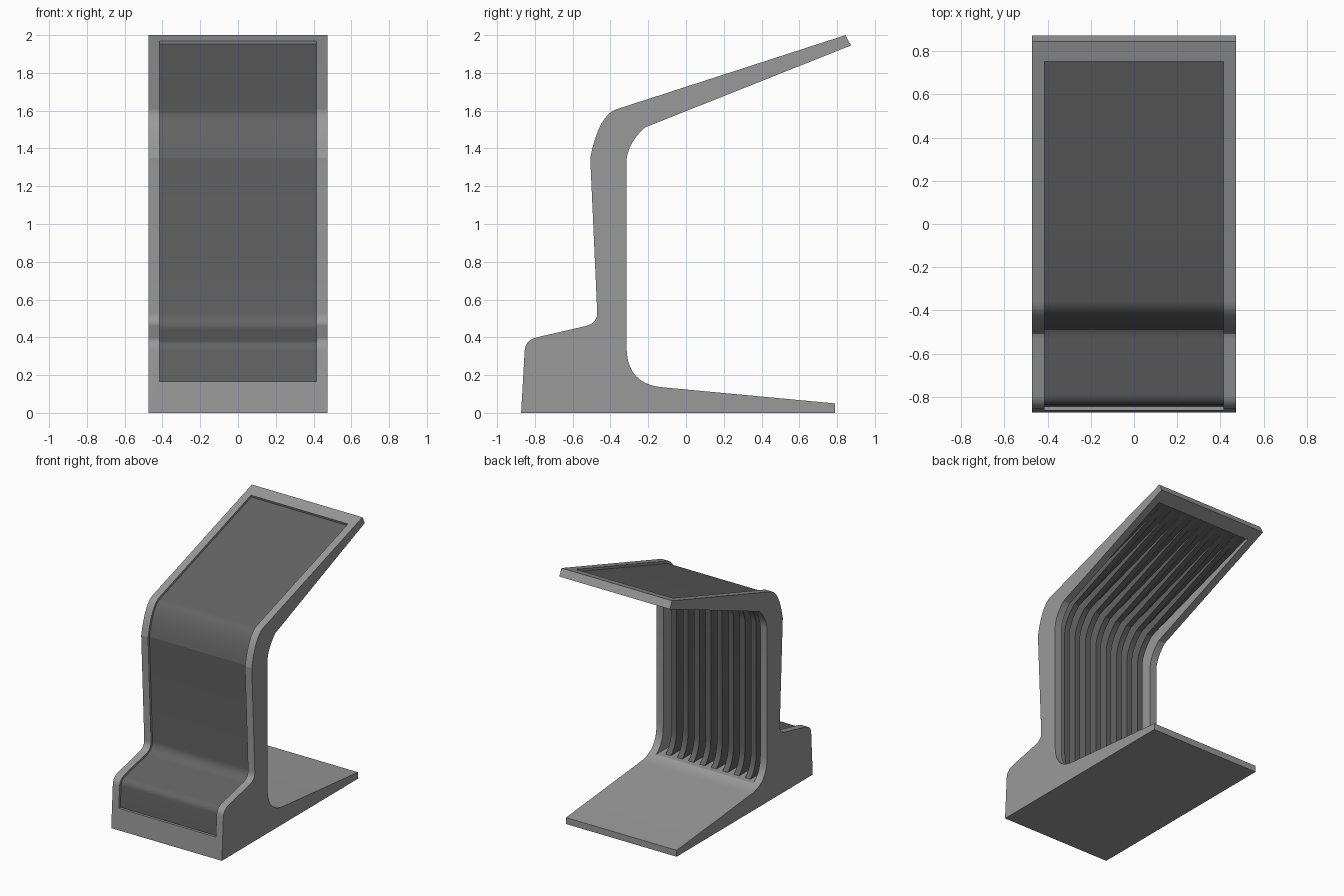
import bpy, bmesh, math
from mathutils import Vector

cube = bpy.data.objects.get("Cube")
if cube:
    bpy.data.objects.remove(cube, do_unlink=True)

HALF_W, PANEL_W = 0.473, 0.415
SLOTS, RIB_W = 9, 0.045


def material(name, value):
    m = bpy.data.materials.new(name)
    m.use_nodes = True
    color = (value, value, value, 1)
    m.diffuse_color = color
    m.node_tree.nodes["Principled BSDF"].inputs["Base Color"].default_value = color
    return m


def bend(a, c, b, steps=10):
    """Rounded corner from a to b, pulled towards c."""
    a, b, c = Vector(a), Vector(b), Vector(c)
    ts = [i / steps for i in range(steps + 1)]
    return [a * (1 - t) ** 2 + c * 2 * t * (1 - t) + b * t * t for t in ts]


def offset(path, d):
    """Shift a path sideways; positive is to the left of travel."""
    out = []
    for i, p in enumerate(path):
        before = (p - path[i - 1]).normalized() if i else None
        after = (path[i + 1] - p).normalized() if i + 1 < len(path) else None
        before, after = before or after, after or before
        t = (before + after).normalized()
        out.append(p + Vector((-t.y, t.x)) * d / max(t.dot(after), 0.5))
    return out


def finish(mesh):
    for p in mesh.polygons:
        p.use_smooth = True
    mesh.set_sharp_from_angle(angle=math.radians(13))


def extrude(name, profile, spans, mat):
    """Extrude a side profile across each (x0, x1) span."""
    bm = bmesh.new()
    for x0, x1 in spans:
        face = bm.faces.new([bm.verts.new((x0, p[0], p[1])) for p in profile])
        new = bmesh.ops.extrude_face_region(bm, geom=[face])["geom"]
        moved = [v for v in new if isinstance(v, bmesh.types.BMVert)]
        bmesh.ops.translate(bm, verts=moved, vec=(x1 - x0, 0, 0))
    bmesh.ops.recalc_face_normals(bm, faces=bm.faces)
    mesh = bpy.data.meshes.new(name)
    bm.to_mesh(mesh)
    bm.free()
    mesh.materials.append(mat)
    finish(mesh)
    obj = bpy.data.objects.new(name, mesh)
    bpy.context.collection.objects.link(obj)
    return obj


frame_grey = material("frame grey", 0.32)
panel_grey = material("dark panel grey", 0.125)

# Side profile, as (y, z), split into its front and back curves
front = (bend((-0.854, 0.33), (-0.85, 0.385), (-0.79, 0.40))
         + bend((-0.53, 0.46), (-0.47, 0.475), (-0.47, 0.53))
         + bend((-0.507, 1.35), (-0.46, 1.585), (-0.36, 1.61)))
foot_bend = bend((-0.12, 0.135), (-0.315, 0.15), (-0.315, 0.35))
arm_bend = bend((-0.315, 1.34), (-0.305, 1.43), (-0.22, 1.51))
outline = ([Vector((-0.873, 0))] + front + [Vector((0.845, 2.0)), Vector((0.873, 1.945))]
           + (foot_bend + arm_bend)[::-1] + [Vector((0.79, 0.05)), Vector((0.79, 0))])

# Portions of the curves that border the window
front_path = [Vector((-0.862, 0.165))] + front + [Vector((0.75, 1.97))]
back_path = [p for p in foot_bend if p.x < -0.19] + arm_bend + [Vector((0.77, 1.905))]

# Frame with a window cut right through it
frame = extrude("frame", outline, [(-HALF_W, HALF_W)], frame_grey)
window = ([Vector((-0.93, 0.165))] + offset(front_path, 0.05)
          + offset(back_path, -0.05)[::-1] + [Vector((-0.1, 0.165))])
cutter = extrude("window_cutter", window, [(-PANEL_W, PANEL_W)], frame_grey)
cutter.hide_render = True
mod = frame.modifiers.new("window", "BOOLEAN")
mod.operation, mod.solver, mod.object = "DIFFERENCE", "EXACT", cutter
graph = bpy.context.evaluated_depsgraph_get()
cut_mesh = bpy.data.meshes.new_from_object(frame.evaluated_get(graph))
frame.modifiers.clear()
frame.data = cut_mesh
finish(cut_mesh)
bpy.data.objects.remove(cutter, do_unlink=True)

# Front panel, sunk slightly into the window
panel_face = offset(front_path, -0.018)
panel = panel_face + offset(front_path, -0.045)[::-1]
extrude("front_panel", panel, [(-PANEL_W - 0.001, PANEL_W + 0.001)], panel_grey)

# Ribs behind the panel, following the back curve
slot_w = (2 * PANEL_W - (SLOTS - 1) * RIB_W) / SLOTS
starts = [-PANEL_W + slot_w + i * (slot_w + RIB_W) for i in range(SLOTS - 1)]
rib = offset(front_path, -0.03) + offset(back_path, 0.025)[::-1]
extrude("back_ribs", rib, [(x, x + RIB_W) for x in starts], panel_grey)
